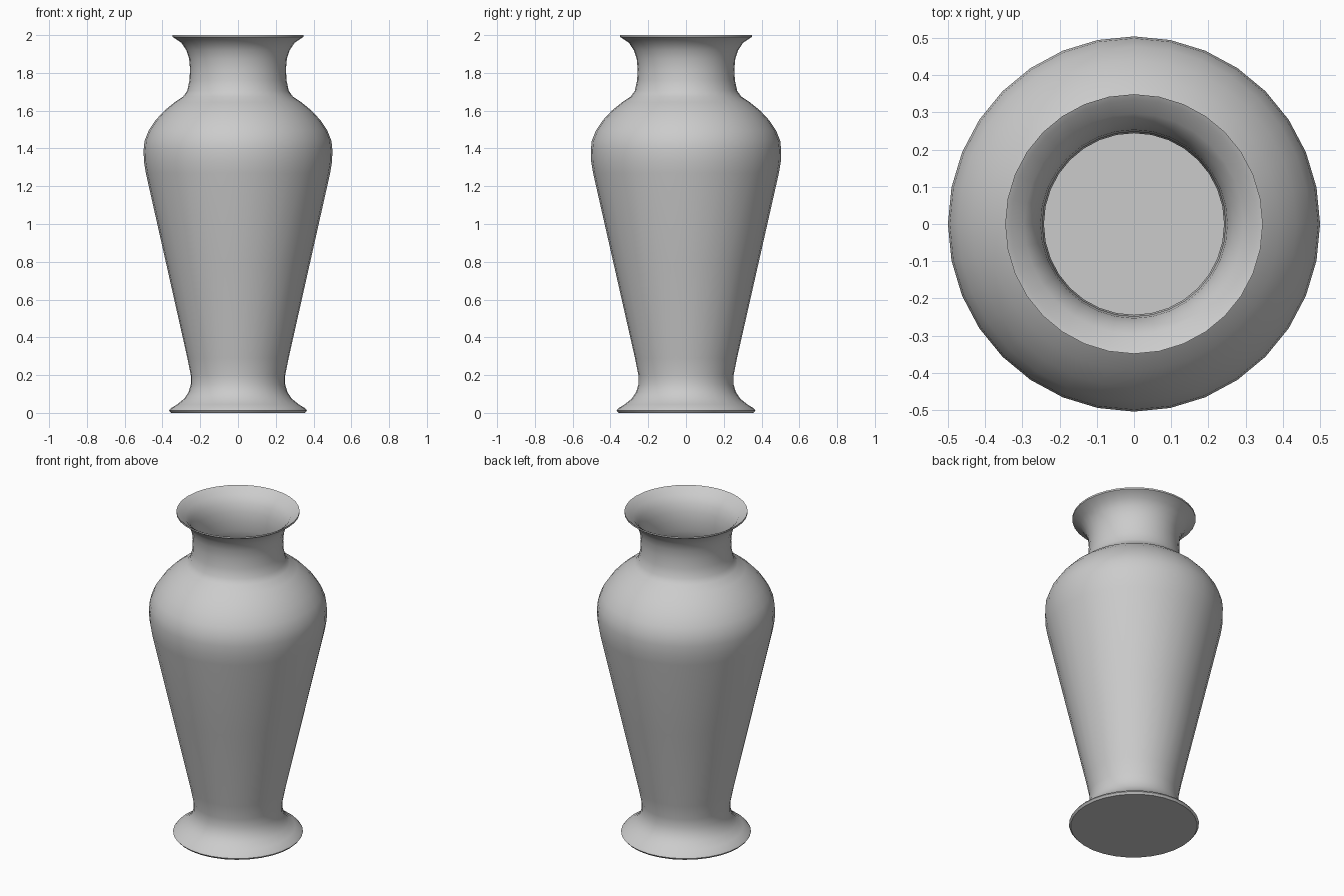
import bpy, bmesh, math

if "Cube" in bpy.data.objects:
    bpy.data.objects.remove(bpy.data.objects["Cube"])

SEGMENTS = 32
WALL = 0.008

# Outer profile (radius, height) from foot to lip
outer = [(0.355, 0.0), (0.365, 0.012), (0.355, 0.025), (0.322, 0.045),
         (0.285, 0.075), (0.262, 0.11), (0.25, 0.15), (0.25, 0.20),
         (0.268, 0.29), (0.378, 0.78), (0.488, 1.27), (0.498, 1.33),
         (0.50, 1.39), (0.495, 1.44), (0.473, 1.495), (0.436, 1.55),
         (0.39, 1.60), (0.335, 1.645), (0.29, 1.675), (0.269, 1.705),
         (0.257, 1.76), (0.254, 1.82), (0.259, 1.875), (0.274, 1.92),
         (0.30, 1.96), (0.335, 1.983), (0.346, 1.99), (0.346, 2.0)]

# Inner wall follows the outer one at a small offset, down to the floor
inner = [(0.337, 1.995)]
for i in range(len(outer) - 3, 1, -1):
    (r0, z0), (r1, z1) = outer[i - 1], outer[i + 1]
    length = math.hypot(r1 - r0, z1 - z0)
    r, z = outer[i]
    inner.append((r - WALL * (z1 - z0) / length, z + WALL * (r1 - r0) / length))
inner.append((inner[-1][0], 0.01))
profile = outer + inner

# Lathe the profile
bm = bmesh.new()
rings = []
for r, z in profile:
    ring = []
    for i in range(SEGMENTS):
        a = 2 * math.pi * i / SEGMENTS
        ring.append(bm.verts.new((r * math.cos(a), 1.008 * r * math.sin(a), z)))
    rings.append(ring)
for lower, upper in zip(rings, rings[1:]):
    for i in range(SEGMENTS):
        j = (i + 1) % SEGMENTS
        bm.faces.new((lower[i], lower[j], upper[j], upper[i]))

# Underside and inner floor
bm.faces.new(rings[0][::-1])
bm.faces.new(rings[-1])
bmesh.ops.recalc_face_normals(bm, faces=bm.faces)

mesh = bpy.data.meshes.new("vase")
bm.to_mesh(mesh)
bm.free()
vase = bpy.data.objects.new("vase", mesh)
bpy.context.collection.objects.link(vase)
bpy.context.view_layer.objects.active = vase
vase.select_set(True)
bpy.ops.object.shade_smooth_by_angle(angle=math.radians(40))
